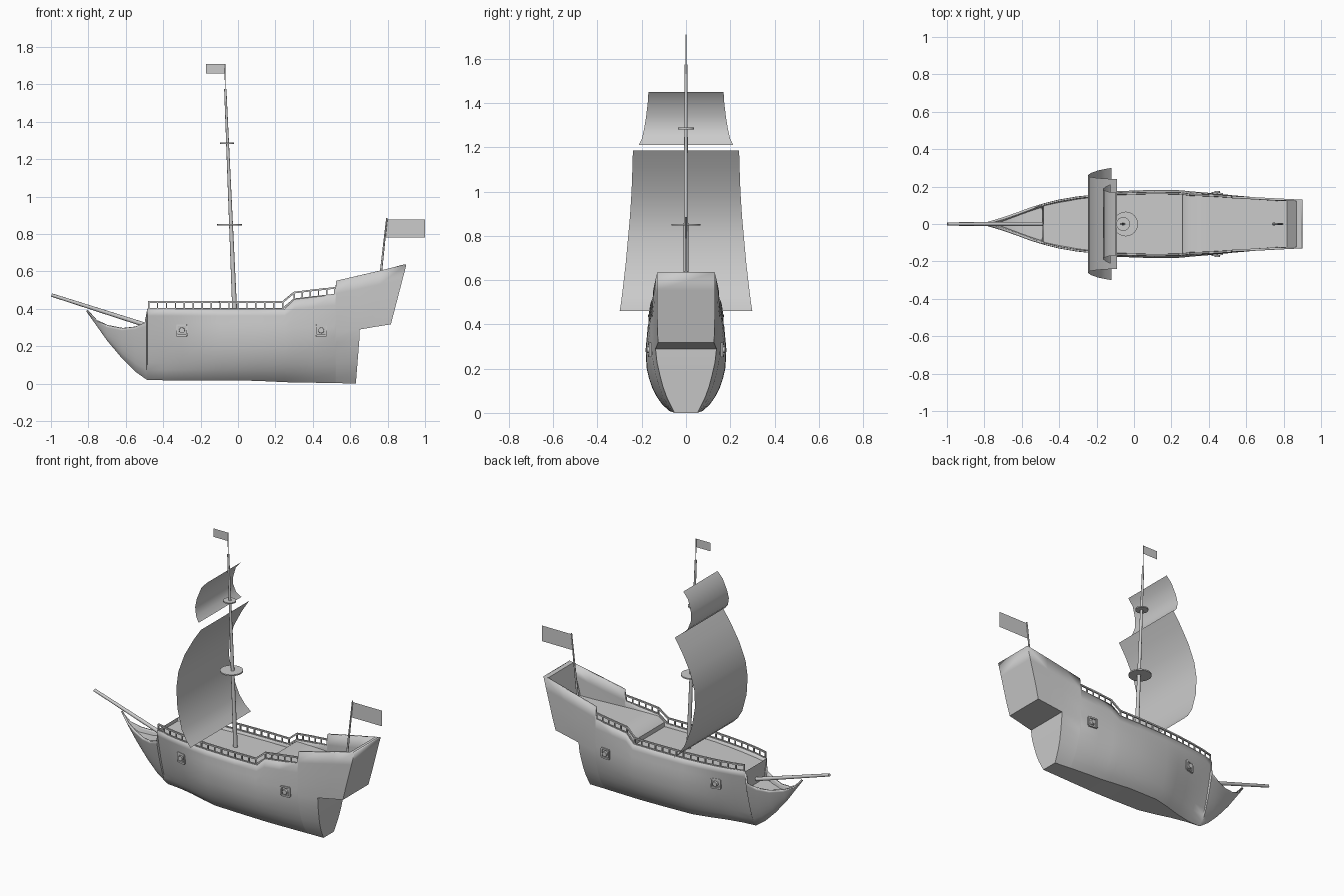
import bpy, bmesh, math
from mathutils import Vector, Matrix

if "Cube" in bpy.data.objects:
    bpy.data.objects.remove(bpy.data.objects["Cube"])

# Hull stations: x, keel height, gunwale height, half beam
ST = [(-.81, .385, .39, .004), (-.76, .315, .335, .018), (-.70, .23, .31, .036), (-.62, .135, .295, .064),
      (-.55, .065, .303, .09), (-.49, .022, .325, .108), (-.485, .02, .40, .11), (-.40, .018, .40, .132),
      (-.30, .018, .40, .151), (-.20, .018, .40, .166), (-.10, .018, .40, .177), (.10, .015, .40, .183),
      (.25, .008, .40, .181), (.30, .006, .45, .177), (.40, .005, .462, .17), (.52, .003, .475, .158),
      (.525, .003, .55, .157), (.65, 0, .579, .143), (.72, 0, .605, .137), (.80, 0, .635, .13)]
MID = [(0, .36), (.04, .60), (.08, .75), (.13, .88), (.20, .97), (.28, 1), (.40, .94), (.64, .78)]
AFT = [(0, .36), (.06, .58), (.13, .76), (.25, .95), (.40, 1), (.64, 1)]


def interp(tab, x, k=1):
    if x <= tab[0][0]:
        return tab[0][k]
    for a, b in zip(tab, tab[1:]):
        if x <= b[0]:
            return a[k] + (b[k] - a[k]) * (x - a[0]) / (b[0] - a[0])
    return tab[-1][k]


def clamp(v):
    return max(0.0, min(1.0, v))


def half_width(x, z):
    zb, beam = interp(ST, x, 1), interp(ST, x, 3)
    aft = clamp((x - .25) / .4)
    bow = clamp((-.05 - x) / .43)
    bow = bow * bow * (3 - 2 * bow)
    body = interp(MID, z) * (1 - aft) + interp(AFT, z) * aft
    top = interp(ST, x, 2)
    vee = clamp((z - zb) / max(top - zb, .001)) ** .6
    return beam * (body * (1 - bow) + vee * bow)


def rake(x, z):
    # slope of the stern post and transom
    if x >= .65 and z > .25:
        return x + (x - .65) / .15 * .1 * (z - .25) / .385
    if x == .65:
        return x - .02 * (.25 - z) / .25
    return x


def finish(name, bm, smooth=True, angle=35):
    me = bpy.data.meshes.new(name)
    bm.to_mesh(me)
    bm.free()
    ob = bpy.data.objects.new(name, me)
    bpy.context.collection.objects.link(ob)
    if smooth:
        bpy.ops.object.select_all(action='DESELECT')
        ob.select_set(True)
        bpy.context.view_layer.objects.active = ob
        bpy.ops.object.shade_smooth_by_angle(angle=math.radians(angle))
    return ob


def tube(bm, a, b, r1, r2=None, n=12):
    a, b = Vector(a), Vector(b)
    m = Matrix.Translation((a + b) / 2) @ (b - a).to_track_quat('Z', 'Y').to_matrix().to_4x4()
    if n == 4:
        m = m @ Matrix.Rotation(math.pi / 4, 4, 'Z')
    bmesh.ops.create_cone(bm, cap_ends=True, segments=n, radius1=r1, radius2=r1 if r2 is None else r2,
                          depth=(b - a).length, matrix=m)


def strip(name, rows):
    # sheet spanning left to right through rows of (x, half width, z)
    bm = bmesh.new()
    vs = [[bm.verts.new((x, s * w, z)) for s in (-1, 1)] for x, w, z in rows]
    for a, b in zip(vs, vs[1:]):
        bm.faces.new((a[0], a[1], b[1], b[0]))
    return finish(name, bm, True, 40)


# Hull shell: rows 0-6 run keel to middle, 6-10 middle to gunwale
bm = bmesh.new()
grid = []
for x, zb, zt, _ in ST:
    zm = max(.25, (zb + zt) / 2)
    zs = [zb + (zm - zb) * (k / 6) ** 1.3 for k in range(7)] + [zm + (zt - zm) * k / 4 for k in range(1, 5)]
    grid.append([[bm.verts.new((rake(x, z), s * half_width(x, z), z)) for s in (-1, 1)] for z in zs])
for a, b in zip(grid, grid[1:]):
    aft = b[6][0].co.x > .66
    r0 = 6 if aft else 0
    for r in range(r0, 10):
        for s in (0, 1):
            bm.faces.new((a[r][s], b[r][s], b[r + 1][s], a[r + 1][s]))
    bm.faces.new((a[r0][0], b[r0][0], b[r0][1], a[r0][1]))
for col, lo, hi in ((grid[-3], 0, 6), (grid[-1], 6, 10)):
    for r in range(lo, hi):
        bm.faces.new((col[r][0], col[r][1], col[r + 1][1], col[r + 1][0]))
bmesh.ops.delete(bm, geom=[v for v in bm.verts if not v.link_faces], context='VERTS')
bmesh.ops.remove_doubles(bm, verts=bm.verts, dist=.0005)
bmesh.ops.recalc_face_normals(bm, faces=bm.faces)
low = min(bm.faces, key=lambda f: f.calc_center_median().z)
if low.normal.z > 0:
    bmesh.ops.reverse_faces(bm, faces=bm.faces)
hull = finish("hull", bm)
mod = hull.modifiers.new("planking", 'SOLIDIFY')
mod.thickness, mod.offset = .012, -1

# Thick transom lining
bm = bmesh.new()
for z in (.4, .633):
    for dx in (-.03, -.003):
        for s in (-1, 1):
            bm.verts.new((rake(.8, z) + dx, s * (half_width(.8, z) - .004), z))
bmesh.ops.convex_hull(bm, input=bm.verts)
finish("transom", bm, False)


# Decks and bulkhead
def deck(name, pts):
    strip(name, [(x, max(half_width(min(x, .8), z) - .006, .002), z) for x, z in pts])


deck("beak_deck", [(-.74, .312), (-.70, .285), (-.62, .272), (-.55, .275), (-.488, .285)])
deck("main_deck", [(-.484 + .0744 * i, .38) for i in range(11)])
deck("quarter_deck", [(.26, .37), (.26, .408), (.30, .44), (.40, .44), (.52, .44), (.65, .44), (.75, .44), (.83, .44)])
strip("bow_bulkhead", [(-.487, .095, .27), (-.487, .106, .40)])

# Railings on both sides
bm = bmesh.new()


def rail_pt(x, s, dz):
    z = interp(ST, x, 2)
    return (x, s * (half_width(x, z) - .006), z + dz)


path = [-.48, -.40, -.30, -.20, -.10, .10, .24, .30, .40, .52]
posts = [-.478 + .0478 * i for i in range(16)] + [.30 + .0435 * i for i in range(6)]
for s in (-1, 1):
    for a, b in zip(path, path[1:]):
        tube(bm, rail_pt(a, s, .037), rail_pt(b, s, .037), .0065, n=4)
        tube(bm, rail_pt(a, s, .001), rail_pt(b, s, .001), .006, n=4)
    for x in posts:
        tube(bm, rail_pt(x, s, -.005), rail_pt(x, s, .037), .005, n=4)
finish("railings", bm, False)

# Gun ports with barrels
frames, guns = bmesh.new(), bmesh.new()
for s in (-1, 1):
    for x in (-.30, .445):
        z, h = .285, .027
        y0, y1 = [s * (half_width(x + d, z) + .002) for d in (-h, h)]
        c = [(x - h, y0, z - h), (x + h, y1, z - h), (x + h, y1, z + h), (x - h, y0, z + h)]
        for i in range(4):
            tube(frames, c[i], c[(i + 1) % 4], .007, n=4)
        y = half_width(x, z)
        tube(guns, (x, s * (y - .03), z), (x, s * (y + .014), z), .017, .015)
finish("gun_port_frames", frames, False)
finish("gun_barrels", guns)

# Spars: mast, pennant pole, bowsprit, stern flagpole
for name, a, b, r1, r2 in (("mast", (-.017, 0, .37), (-.068, 0, 1.575), .013, .006),
                           ("pennant_pole", (-.068, 0, 1.56), (-.07, 0, 1.71), .002, .002),
                           ("bowsprit", (-.49, 0, .312), (-.997, 0, .474), .012, .009),
                           ("stern_flagpole", (.747, 0, .44), (.796, 0, .885), .007, .004)):
    bm = bmesh.new()
    tube(bm, a, b, r1, r2)
    finish(name, bm)

# Mast platforms
for name, x, z, r in (("lower_platform", -.045, .85, .066), ("upper_platform", -.058, 1.285, .037)):
    bm = bmesh.new()
    tube(bm, (x, 0, z - .004), (x, 0, z + .004), r, n=24)
    finish(name, bm)

# Billowing sails: x, half width, z
strip("main_sail", [(-.09, .24, 1.185), (-.14, .242, 1.11), (-.20, .246, 1.0), (-.237, .253, .89), (-.245, .262, .79),
                    (-.23, .273, .67), (-.19, .287, .55), (-.155, .294, .495), (-.12, .30, .46)])
strip("top_sail", [(-.10, .17, 1.45), (-.135, .172, 1.41), (-.16, .18, 1.34), (-.166, .188, 1.29),
                   (-.152, .199, 1.24), (-.125, .213, 1.21)])

# Flags
for name, pts in (("pennant", [(-.17, 1.657), (-.07, 1.657), (-.07, 1.71), (-.17, 1.71)]),
                  ("stern_flag", [(.787, .78), (1.0, .78), (1.0, .878), (.796, .878)])):
    bm = bmesh.new()
    bm.faces.new([bm.verts.new((x, 0, z)) for x, z in pts])
    finish(name, bm, False)
